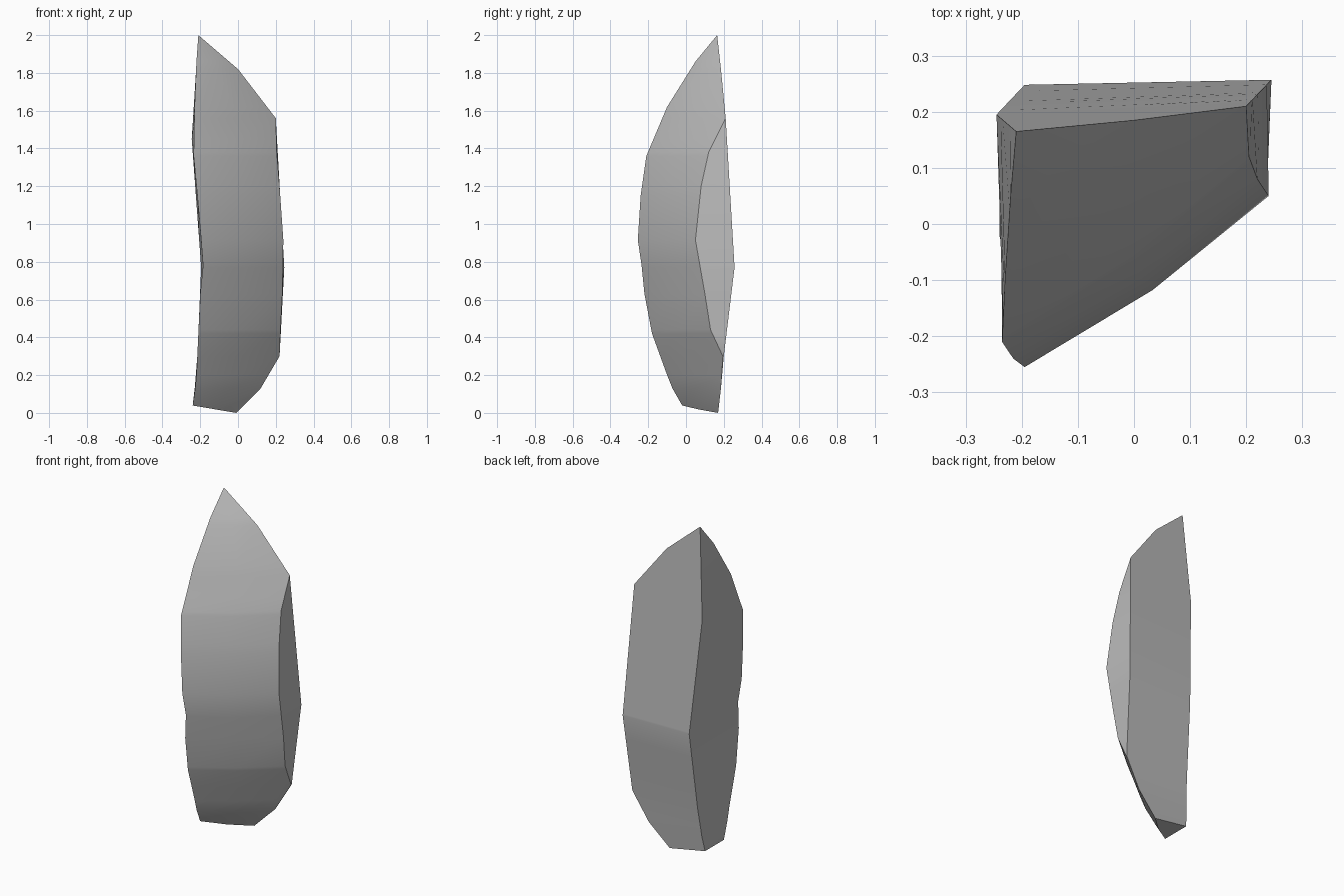
import bpy
import bmesh
import math
from mathutils import Vector

# Remove the default cube
cube = bpy.data.objects.get("Cube")
if cube:
    bpy.data.objects.remove(cube, do_unlink=True)

# Corner edges of the shard, each as (z, x, y) from bottom to tip
TIP = (2, -0.21, 0.165)
LEFT_FRONT = [(0, -0.24, -0.02), (0.2, -0.22, -0.1), (0.42, -0.21, -0.18),
              (0.63, -0.2, -0.22), (0.78, -0.185, -0.235), (0.915, -0.195, -0.255),
              (1.15, -0.215, -0.24), (1.36, -0.235, -0.21), (1.62, -0.23, -0.1),
              (1.86, -0.22, 0.05), TIP]
LEFT_BACK = [(0, -0.24, 0.16), (0.3, -0.215, 0.195), (0.77, -0.195, 0.248),
             (1.45, -0.245, 0.195), TIP]
RIGHT_FRONT = [(0, -0.01, 0.17), (0.13, 0.12, 0.185), (0.3, 0.22, 0.195),
               (0.44, 0.225, 0.13), (0.63, 0.235, 0.1), (0.915, 0.24, 0.05),
               (1.2, 0.22, 0.08), (1.38, 0.205, 0.12), (1.56, 0.2, 0.21),
               (1.82, 0, 0.185), TIP]
RIGHT_BACK = [(0, -0.01, 0.17), (0.13, 0.12, 0.185), (0.3, 0.22, 0.2),
              (0.77, 0.245, 0.257), (1.56, 0.2, 0.21), (1.82, 0, 0.185), TIP]


def edge_point(rail, z):
    """Point on a corner edge at height z."""
    for low, high in zip(rail, rail[1:]):
        if z <= high[0]:
            t = (z - low[0]) / (high[0] - low[0])
            a = Vector((low[1], low[2], low[0]))
            b = Vector((high[1], high[2], high[0]))
            return a.lerp(b, t)


def cross_section(z):
    """Corner points at height z, with a slight bulge across the front."""
    left_back, left_front, right_front, right_back = (
        edge_point(rail, z)
        for rail in (LEFT_BACK, LEFT_FRONT, RIGHT_FRONT, RIGHT_BACK))
    across = right_front - left_front
    outward = Vector((across.y, -across.x, 0))
    bulge = (left_front + right_front) / 2 + outward * 0.035
    return [left_back, left_front, bulge, right_front, right_back]


# Loft the shard through a section at every height where an edge bends
rails = (LEFT_FRONT, LEFT_BACK, RIGHT_FRONT, RIGHT_BACK)
heights = sorted({point[0] for rail in rails for point in rail})
bm = bmesh.new()
rings = [[bm.verts.new(p) for p in cross_section(z)] for z in heights]

# The base slopes up to the left
for vert in rings[0]:
    vert.co.z = 0.17 * (-0.01 - vert.co.x)

bm.faces.new(rings[0])
for lower, upper in zip(rings, rings[1:]):
    for i in range(len(lower)):
        j = (i + 1) % len(lower)
        bm.faces.new((lower[i], lower[j], upper[j], upper[i]))

# Close the points where the right face narrows away
bmesh.ops.remove_doubles(bm, verts=bm.verts[:], dist=0.001)
bmesh.ops.recalc_face_normals(bm, faces=bm.faces[:])
mesh = bpy.data.meshes.new("rock_shard")
bm.to_mesh(mesh)
bm.free()

shard = bpy.data.objects.new("rock_shard", mesh)
bpy.context.collection.objects.link(shard)

# Plain grey stone
stone = bpy.data.materials.new("grey_stone")
stone.use_nodes = True
grey = (0.5, 0.5, 0.5, 1)
stone.diffuse_color = grey
stone.node_tree.nodes["Principled BSDF"].inputs["Base Color"].default_value = grey
mesh.materials.append(stone)

# Smooth faces with crisp corner edges
bpy.ops.object.select_all(action="DESELECT")
shard.select_set(True)
bpy.context.view_layer.objects.active = shard
bpy.ops.object.shade_smooth_by_angle(angle=math.radians(30))
